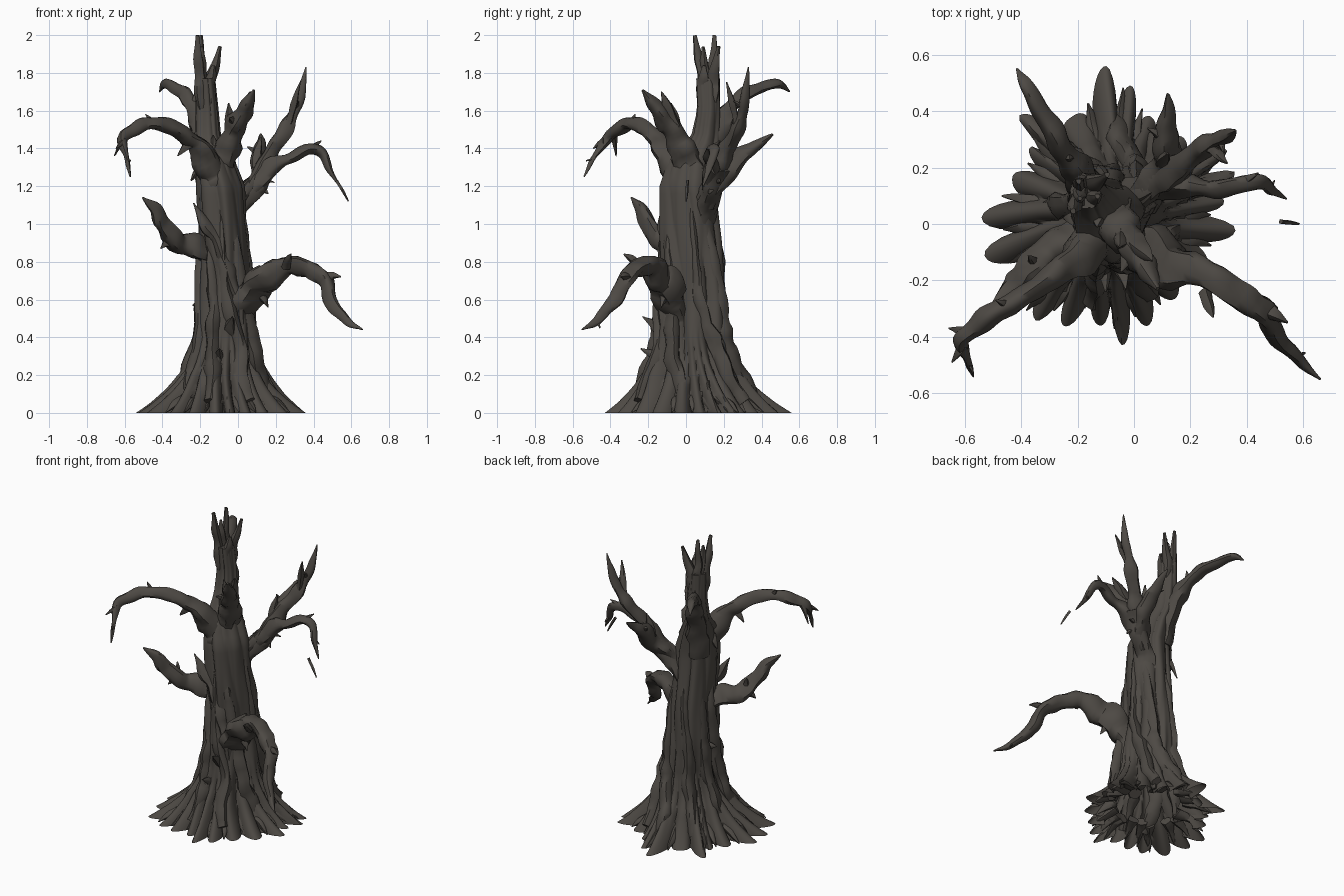
import bpy, bmesh, math, random
from mathutils import Vector, noise

random.seed(4)
if "Cube" in bpy.data.objects:
    bpy.data.objects.remove(bpy.data.objects["Cube"], do_unlink=True)

bark = bpy.data.materials.new("dark_bark")
bark.use_nodes = True
COLOUR = (0.075, 0.067, 0.058, 1)
bark.diffuse_color = COLOUR
bark.node_tree.nodes["Principled BSDF"].inputs["Base Color"].default_value = COLOUR


def make(name, bm):
    """Turn a bmesh into a smooth shaded bark object."""
    bmesh.ops.recalc_face_normals(bm, faces=bm.faces)
    mesh = bpy.data.meshes.new(name)
    bm.to_mesh(mesh)
    bm.free()
    mesh.materials.append(bark)
    obj = bpy.data.objects.new(name, mesh)
    bpy.context.collection.objects.link(obj)
    bpy.ops.object.select_all(action='DESELECT')
    obj.select_set(True)
    bpy.context.view_layer.objects.active = obj
    bpy.ops.object.shade_smooth_by_angle(angle=math.radians(50))


def skin(bm, rings, closed_base=True):
    """Bridge consecutive vertex rings and cap the ends."""
    for low, high in zip(rings, rings[1:]):
        count = len(low)
        for i in range(count):
            j = (i + 1) % count
            bm.faces.new((low[i], low[j], high[j], high[i]))
    if closed_base:
        bm.faces.new(rings[0])
    bm.faces.new(rings[-1])


def spline(points, steps=5):
    """Catmull-Rom samples through (x, y, z, radius) points."""
    pts = [Vector(p) for p in points]
    pts = [pts[0] * 2 - pts[1]] + pts + [pts[-1] * 2 - pts[-2]]
    out = []
    for a, b, c, d in zip(pts, pts[1:], pts[2:], pts[3:]):
        for s in range(steps):
            t = s / steps
            out.append((b * 2 + (c - a) * t + (a * 2 - b * 5 + c * 4 - d) * t * t
                        + (b * 3 - a - c * 3 + d) * t ** 3) / 2)
    return out + [pts[-2]]


def tube(bm, points, sides=12, rough=0.45):
    """Loft a gnarled, lobed, tapering tube along a path."""
    path = spline(points)
    spots = [p.to_3d() for p in path]
    spots = [s + noise.noise_vector(s * 10) * p.w * .3 for s, p in zip(spots, path)]
    phase = random.uniform(0, math.tau)
    side, rings = None, []
    for i, p in enumerate(spots):
        along = (spots[min(i + 1, len(spots) - 1)] - spots[max(i - 1, 0)]).normalized()
        side = along.orthogonal() if side is None else side - along * side.dot(along)
        side.normalize()
        up = along.cross(side)
        ring = []
        for k in range(sides):
            a = math.tau * k / sides
            out = side * math.cos(a) + up * math.sin(a)
            r = max(path[i].w, 0.002) * (1 + 0.13 * math.cos(3 * a + phase + i * 0.12))
            r *= 1 + rough * noise.noise((p + out * r) * 11)
            v = p + out * r
            v.z = max(v.z, 0)
            ring.append(bm.verts.new(v))
        rings.append(ring)
    skin(bm, rings)
    return path


def spike(bm, base, tip, r):
    """Short pointed twig with a slight bend."""
    base, tip = Vector(base), Vector(tip)
    mid = base.lerp(tip, 0.5) + Vector((0, 0, r * 0.3))
    tube(bm, [(*base, r), (*mid, r * 0.65), (*tip, 0.003)], sides=7)


def branch(name, points, twigs=(), thorns=1):
    """Main limb, its named twigs, and a few random broken thorns."""
    bm = bmesh.new()
    path = tube(bm, points)
    for base, tip, r in twigs:
        spike(bm, base, tip, r)
    for _ in range(thorns):
        i = random.randrange(len(path) // 3, len(path) - 4)
        p, r = path[i].to_3d(), path[i].w
        along = (path[i + 1].to_3d() - p).normalized()
        out = Vector([random.uniform(-1, 1) for _ in range(3)]).cross(along).normalized()
        spike(bm, p, p + out * (r * 1.2 + 0.015) + along * (r + 0.01), r * 0.55)
    make(name, bm)


# Trunk: height, centre x, centre y, radius x, radius y
TRUNK = [
    (0, -.075, .04, .18, .23), (.2, -.075, .035, .18, .23), (.4, -.06, .03, .15, .185),
    (.6, -.07, .035, .14, .175), (.8, -.072, .03, .133, .165), (1, -.085, .02, .125, .155),
    (1.2, -.095, .015, .122, .147), (1.35, -.125, .04, .095, .125), (1.45, -.16, .10, .07, .075),
    (1.6, -.165, .12, .063, .063), (1.77, -.175, .115, .055, .065),
]
# Root tips on the floor
TIPS = [(-.1, .56), (-.01, .49), (.06, .38), (-.22, .38), (-.41, .38), (-.37, .27), (-.43, .17),
        (-.54, .02), (-.53, -.11), (-.48, -.27), (-.35, -.34), (-.25, -.36), (-.12, -.36),
        (-.04, -.43), (.05, -.36), (.15, -.26), (.26, -.16), (.36, -.02), (.32, .08),
        (.36, .18), (.33, .26), (.18, .3)]


def polar(x, y):
    """Angle and reach of a floor point, relative to the trunk's foot."""
    u, v = (x - TRUNK[0][1]) / TRUNK[0][3], (y - TRUNK[0][2]) / TRUNK[0][4]
    return math.atan2(v, u), math.hypot(u, v)


CRESTS = sorted(polar(*tip) for tip in TIPS)
CRESTS.append((CRESTS[0][0] + math.tau, CRESTS[0][1]))


def crest(angle):
    """Ridge height (0 in a crease, 1 on a root) and root reach at an angle."""
    angle = CRESTS[0][0] + (angle - CRESTS[0][0]) % math.tau
    for (a, reach_a), (b, reach_b) in zip(CRESTS, CRESTS[1:]):
        if angle <= b:
            break
    t = (angle - a) / (b - a)
    ease = t * t * (3 - 2 * t)
    return abs(math.cos(math.pi * t)) ** .75, reach_a + (reach_b - reach_a) * ease


def surface(z, angle, scale=1.0):
    """Point on the trunk at a height and angle."""
    for low, high in zip(TRUNK, TRUNK[1:]):
        if z <= high[0]:
            break
    t = (z - low[0]) / (high[0] - low[0])
    _, cx, cy, rx, ry = [a + (b - a) * t for a, b in zip(low, high)]
    return Vector((cx + rx * math.cos(angle) * scale, cy + ry * math.sin(angle) * scale, z))


# Hollow trunk: narrow root ridges at the floor merge into a few broad twisting flutes
bm = bmesh.new()
rings = []
SIDES, LEVELS = 220, 56
for level in range(LEVELS + 1):
    z = TRUNK[-1][0] * (level / LEVELS) ** 1.6
    fade = max(0, 1 - z / 1.1)
    flare = max(0, 1 - z / .33) ** 1.9
    merge = min(1, z / .45)
    ring = []
    for k in range(SIDES):
        a = math.tau * k / SIDES
        lump = noise.noise(Vector((math.cos(a) * 2, math.sin(a) * 2, z * 2)))
        ridge, reach = crest(a + .3 * z)
        broad = abs(math.sin(3.5 * (a + .7 * z + .35 * lump))) ** .8
        ridge += (broad - ridge) * merge
        scale = 1 + .13 * fade * (1 - flare) + (reach - 1) * flare
        scale *= 1 - (.11 + .18 * fade) * (1 - ridge) + .12 * lump * (1 - flare)
        ring.append(bm.verts.new(surface(z, a, scale)))
    rings.append(ring)
skin(bm, rings, closed_base=False)
make("trunk_and_roots", bm)

# Pointed rootlets in the gaps between the main roots
bm = bmesh.new()
for (a, reach_a), (b, reach_b) in zip(CRESTS, CRESTS[1:]):
    middle = (a + b) / 2 + random.uniform(-.05, .05)
    reach = (reach_a + reach_b) / 2
    spike(bm, surface(.09, middle, reach * .52), surface(.004, middle, reach * random.uniform(.82, .96)), .036)
make("rootlets", bm)

# Wandering strands that climb the trunk
bm = bmesh.new()
for n in range(8):
    a = math.tau * n / 8 + random.uniform(-.2, .2)
    pts = []
    for z, scale, r in [(.06, 1.45, .03), (.18, 1.13, .04), (.36, 1.02, .04), (.55, .96, .036),
                        (.8, .91, .028), (random.uniform(1, 1.18), .86, .008)]:
        p = surface(z, a - .8 * z + random.uniform(-.15, .15), scale)
        pts.append((*p, r))
    tube(bm, pts, sides=10)
# Long strand leaning across the front, ending in a splinter
tube(bm, [(.02, -.1, .35, .02), (.01, -.115, .55, .03), (-.05, -.115, .75, .032),
          (-.12, -.105, .92, .034), (-.18, -.11, 1.01, .028), (-.235, -.13, 1.11, .004)], sides=10)
make("bark_strands", bm)

# Splintered crown of the trunk
bm = bmesh.new()
for x, y, tx, ty, top, r in [
        (-.2, .085, -.215, .045, 2, .03), (-.19, .11, -.19, .09, 1.94, .028),
        (-.19, .14, -.195, .15, 2, .028), (-.15, .14, -.095, .175, 1.94, .032),
        (-.15, .09, -.13, .1, 1.84, .028)]:
    tube(bm, [(-.165, .115, 1.5, .02), (x, y, 1.68, r), (x, y, 1.75, r),
              ((x + tx) / 2, (y + ty) / 2, (1.75 + top) / 2, r * .75), (tx, ty, top, .009)], sides=9)
make("splintered_crown", bm)

# Arching limb, upper right front
branch("upper_right_arm", [
    (-.09, .02, .95, .06), (-.12, -.02, 1.18, .078), (-.16, -.07, 1.32, .07), (-.21, -.125, 1.41, .056),
    (-.27, -.17, 1.455, .047), (-.34, -.22, 1.505, .04), (-.46, -.3, 1.535, .034), (-.55, -.355, 1.5, .03),
    (-.61, -.41, 1.45, .024), (-.59, -.48, 1.36, .016), (-.57, -.54, 1.25, .003)],
    [((-.59, -.38, 1.48), (-.655, -.37, 1.36), .02), ((-.6, -.43, 1.43), (-.645, -.49, 1.4), .018),
     ((-.45, -.29, 1.53), (-.49, -.27, 1.58), .02), ((-.25, -.15, 1.43), (-.32, -.16, 1.36), .035)])

# Drooping limb, middle left front
branch("middle_left_arm", [
    (-.04, .01, .36, .05), (0, -.05, .52, .075), (.05, -.09, .64, .085), (.13, -.14, .72, .075),
    (.25, -.19, .78, .055), (.37, -.25, .765, .048), (.46, -.32, .7, .042), (.5, -.39, .58, .033),
    (.57, -.47, .49, .024), (.66, -.55, .44, .004)],
    [((.46, -.31, .71), (.545, -.35, .72), .03), ((.25, -.24, .77), (.28, -.33, .84), .03),
     ((.09, -.1, .64), (.16, -.13, .56), .04)])

# Rising limb, middle right
branch("middle_right_arm", [
    (-.06, .02, .76, .05), (-.16, -.03, .85, .064), (-.25, -.08, .88, .058), (-.34, -.13, .91, .052),
    (-.4, -.19, 1, .045), (-.44, -.24, 1.08, .034), (-.505, -.29, 1.14, .005)],
    [((-.36, -.14, .9), (-.41, -.16, .87), .03)])

# Curved limb at the back
branch("back_arm", [
    (-.15, .08, 1.2, .06), (-.18, .15, 1.45, .055), (-.22, .22, 1.59, .046),
    (-.28, .31, 1.68, .036), (-.35, .43, 1.73, .028), (-.39, .5, 1.735, .02), (-.415, .55, 1.7, .003)])

# Left limb group: shared fork with tall, hooked and back shoots
branch("left_fork", [
    (-.06, .06, .85, .045), (-.01, .1, 1.06, .058), (.08, .15, 1.2, .054), (.16, .18, 1.3, .045)],
    [((.09, .15, 1.2), (.16, .12, 1.16), .03)])
branch("left_tall_shoot", [
    (.02, .12, 1.1, .04), (.08, .15, 1.22, .05), (.15, .19, 1.33, .048), (.22, .24, 1.44, .04),
    (.28, .29, 1.56, .033), (.33, .31, 1.68, .026), (.36, .33, 1.83, .003)],
    [((.27, .27, 1.54), (.33, .215, 1.75), .022)])
branch("left_hooked_shoot", [
    (.02, .12, 1.1, .035), (.09, .135, 1.21, .045), (.18, .135, 1.3, .042), (.28, .125, 1.35, .033),
    (.38, .15, 1.4, .026), (.45, .15, 1.37, .022), (.49, .12, 1.28, .018), (.54, .09, 1.2, .003)],
    [((.38, .15, 1.39), (.44, .18, 1.44), .018)])
branch("left_back_shoot", [
    (-.02, .08, 1.05, .04), (.05, .14, 1.18, .052), (.1, .22, 1.27, .054), (.11, .3, 1.36, .045),
    (.12, .38, 1.42, .028), (.12, .46, 1.475, .004)],
    [((.1, .22, 1.3), (.12, .25, 1.46), .03)])
bm = bmesh.new()
spike(bm, (.52, .01, 1.23), (.585, 0, 1.12), .012)
make("hanging_twig", bm)

# Forked stump at the front
branch("front_stump", [
    (-.09, .04, 1.05, .06), (-.075, .01, 1.3, .075), (-.035, -.05, 1.45, .062),
    (.01, -.11, 1.55, .05), (.05, -.17, 1.63, .036), (.085, -.23, 1.71, .008)],
    [((0, -.07, 1.51), (.065, -.13, 1.7), .042), ((-.04, -.04, 1.45), (-.05, -.08, 1.64), .036)])

# Broken splinters on the trunk
bm = bmesh.new()
for base, tip, r in [
        ((-.05, -.08, .36), (-.03, -.23, .51), .05), ((-.1, -.1, .24), (-.1, -.24, .34), .04),
        ((-.19, .02, 1.3), (-.25, .02, 1.23), .03), ((-.17, .04, .55), (-.24, .02, .57), .03),
        ((-.12, .03, 1.35), (-.13, -.01, 1.47), .035)]:
    spike(bm, base, tip, r)
make("splinters", bm)
